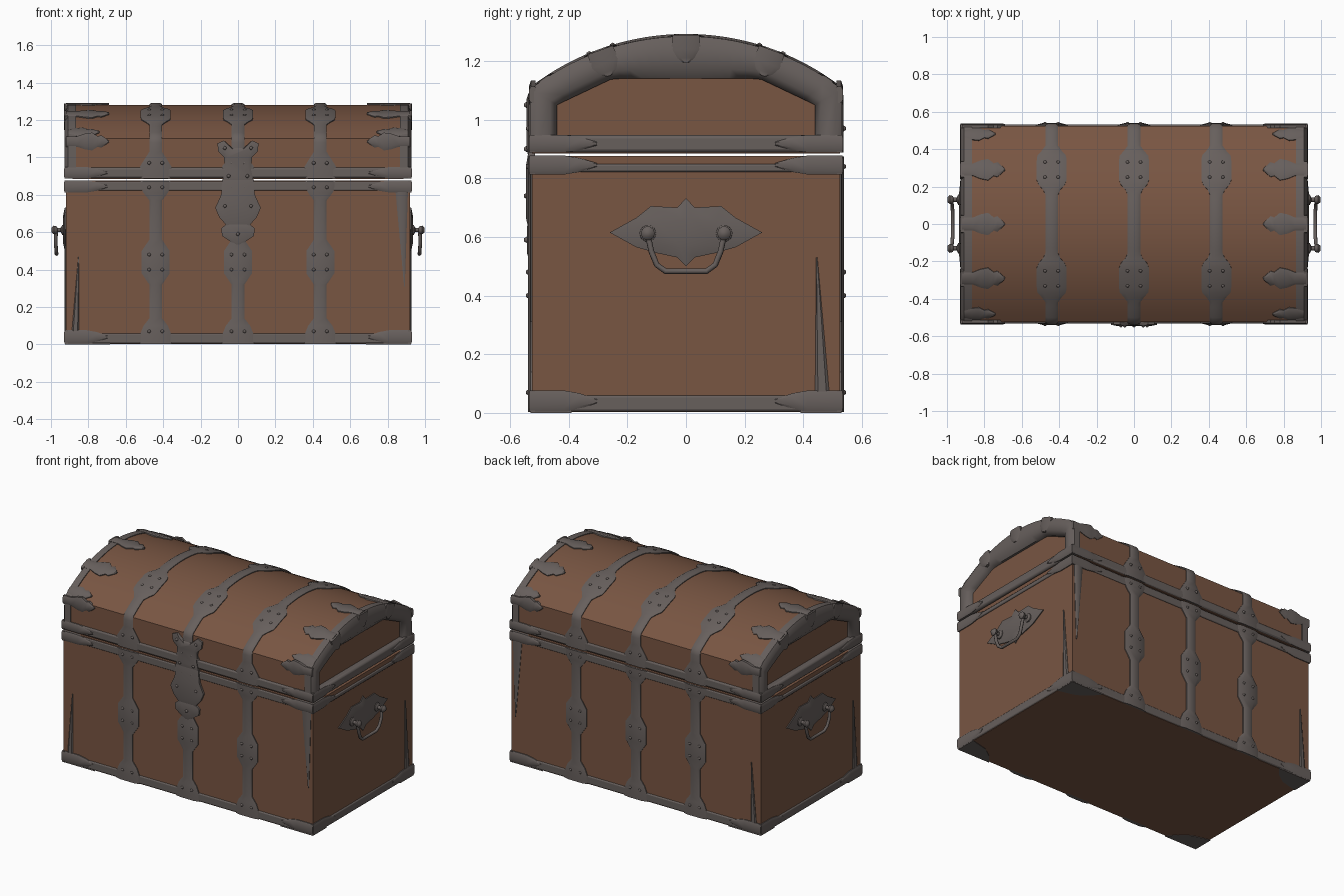
import bpy, bmesh, math
from mathutils import Vector as V

if "Cube" in bpy.data.objects:
    bpy.data.objects.remove(bpy.data.objects["Cube"])


def material(name, rgb):
    m = bpy.data.materials.new(name)
    m.use_nodes = True
    m.diffuse_color = (*rgb, 1)
    b = m.node_tree.nodes["Principled BSDF"]
    b.inputs["Base Color"].default_value = (*rgb, 1)
    b.inputs["Roughness"].default_value = 0.8
    return m


WOOD = material("brown wood", (0.19, 0.092, 0.055))
IRON = material("grey iron", (0.135, 0.115, 0.108))
HX, HY, RIM, EAVE, TOP = 0.92, 0.525, 0.885, 1.10, 1.28
RISE = TOP - EAVE
R = (HY * HY + RISE * RISE) / (2 * RISE)


def roof(y):
    return TOP - R + math.sqrt(R * R - y * y)


def finish(name, bm, mat, angle=35, bevel=0):
    bmesh.ops.recalc_face_normals(bm, faces=bm.faces)
    me = bpy.data.meshes.new(name)
    bm.to_mesh(me)
    bm.free()
    me.materials.append(mat)
    me.polygons.foreach_set("use_smooth", [True] * len(me.polygons))
    me.set_sharp_from_angle(angle=math.radians(angle))
    ob = bpy.data.objects.new(name, me)
    bpy.context.collection.objects.link(ob)
    if bevel:
        mod = ob.modifiers.new("bevel", "BEVEL")
        mod.width, mod.segments = bevel, 2
    return ob


def loft(name, loops, mat, closed=False, **kw):
    bm = bmesh.new()
    rows = [[bm.verts.new(p) for p in loop] for loop in loops]
    n = len(rows[0])
    pairs = list(zip(rows, rows[1:])) + ([(rows[-1], rows[0])] if closed else [])
    for a, b in pairs:
        for i in range(n):
            j = (i + 1) % n
            bm.faces.new((a[i], a[j], b[j], b[i]))
    if not closed:
        bm.faces.new(rows[0])
        bm.faces.new(rows[-1])
    return finish(name, bm, mat, **kw)


def box(name, x0, x1, y0, y1, z0, z1, mat, bevel=0):
    loops = [[(x0, y0, z), (x1, y0, z), (x1, y1, z), (x0, y1, z)] for z in (z0, z1)]
    return loft(name, loops, mat, bevel=bevel)


def ribbon(name, stations, t=0.014):
    """Raised band; each station is point, side direction, normal, half width."""
    loops = []
    for p, s, n, w in stations:
        p, s, n = V(p), V(s), V(n)
        section = [(-w, -0.012), (-w, t * 0.4), (-w * 0.6, t), (w * 0.6, t), (w, t * 0.4), (w, -0.012)]
        loops.append([p + s * a + n * b for a, b in section])
    return loft(name, loops, IRON)


def plate(name, half, y, t):
    """Front plate mirrored about x = 0, with a raised middle."""
    pts = half + [(-x, z) for x, z in reversed(half)]
    cz = sum(z for _, z in pts) / len(pts)
    loops = [[(x * k, y - d, cz + (z - cz) * k) for x, z in pts]
             for k, d in ((1, -0.015), (1, t * 0.5), (0.75, t))]
    return loft(name, loops, IRON)


def rivet(p, r=0.011):
    bm = bmesh.new()
    bmesh.ops.create_icosphere(bm, subdivisions=1, radius=r)
    bmesh.ops.translate(bm, verts=bm.verts, vec=p)
    return finish("rivet", bm, IRON, 60)


# Wooden box and domed lid
box("chest_body", -HX, HX, -HY, HY, 0.003, 0.876, WOOD)
arc = [HY * (i / 12 - 1) for i in range(25)]
dome = [(-HY, RIM)] + [(y, roof(y)) for y in arc] + [(HY, RIM)]
loft("lid_wood", [[(x, y, z) for y, z in dome] for x in (-0.885, 0.885)], WOOD)

# Iron rails around base, opening and lid
box("base_rail", -0.927, 0.927, -0.532, 0.532, 0.005, 0.06, IRON, 0.008)
box("body_top_rail", -0.915, 0.915, -0.532, 0.532, 0.822, 0.872, IRON, 0.006)
box("lid_rail", -0.925, 0.925, -0.533, 0.533, 0.888, 0.948, IRON, 0.012)
for s in (-1, 1):
    xs = sorted((s * 0.9, s * 0.928))
    box("side_rail", *xs, -HY, HY, 0.822, 0.848, IRON, 0.006)

# Arched end frames of the lid
inner_pts = [(-0.44, 1.05), (-0.25, 1.14), (0.25, 1.14), (0.44, 1.05)]


def inner(y):
    for (a, za), (b, zb) in zip(inner_pts, inner_pts[1:]):
        if a <= y <= b:
            return za + (zb - za) * (y - a) / (b - a)


for s in (-1, 1):
    loops = []
    stations = [((-0.532, 0.9), (-0.44, 0.9))]
    stations += [((y * 1.012, roof(y) + 0.004), (y * 0.44 / HY, inner(y * 0.44 / HY))) for y in arc]
    stations += [((0.532, 0.9), (0.44, 0.9))]
    for o, i in stations:
        o, i = V(o), V(i)
        m, q = o.lerp(i, 0.25), o.lerp(i, 0.75)
        ring = [(0.865, o), (0.91, o), (0.927, m), (0.925, q), (0.9, i), (0.865, i)]
        loops.append([(s * x, p.x, p.y) for x, p in ring])
    loft("lid_end_frame", loops, IRON, angle=50)

# Leaf shaped clasps gripping the frames
leaf = [(0.92, 0.035), (0.86, 0.035), (0.82, 0.052), (0.78, 0.06), (0.75, 0.035), (0.73, 0.042), (0.69, 0.005)]
for s in (-1, 1):
    for y in (-0.29, 0, 0.29):
        n = V((0, y, roof(y) - TOP + R)).normalized()
        side = V((0, n.z, -n.y))
        p = V((0, y, roof(y)))
        ribbon("frame_leaf", [(p + V((s * x, 0, 0)), side, n, w) for x, w in leaf], 0.012)
        out = V((s, 0, 0))
        ribbon("frame_clip", [(p - n * d + out * 0.922, side, out, w)
                              for d, w in ((-0.008, 0.045), (0.04, 0.05), (0.07, 0.03), (0.085, 0.01))], 0.009)
    for f in (-1, 1):
        ribbon("eave_leaf", [((s * x, f * HY, 1.085), (0, 0, 1), (0, f, 0), w * 0.8) for x, w in leaf], 0.01)
        n = V((0, f * 0.49, roof(0.49) - TOP + R)).normalized()
        ribbon("shoulder_leaf", [((s * (x + 0.05), f * 0.48, roof(0.48)), (0, n.z, -n.y), n, w * 0.7)
                                 for x, w in leaf[1:]], 0.01)

# Straps with swollen plates, running over body and lid
body_w = [(0.003, 0.085), (0.05, 0.085), (0.10, 0.065), (0.14, 0.034), (0.32, 0.034), (0.38, 0.075),
          (0.50, 0.075), (0.56, 0.034), (0.77, 0.034), (0.81, 0.065), (0.84, 0.08), (0.874, 0.08)]
lid_w = [(0.888, 0.08), (0.95, 0.085), (0.99, 0.06), (1.03, 0.034), (1.08, 0.034)]


def swell(y):
    d = abs(abs(y) - 0.29)
    return 0.08 if d < 0.07 else max(0.034, 0.08 - (d - 0.07) * 0.9)


for x in (-0.44, 0, 0.44):
    for f in (-1, 1):
        ribbon("body_strap", [((x, f * HY, z), (1, 0, 0), (0, f, 0), w) for z, w in body_w])
        for z in (0.07, 0.40, 0.48, 0.84, 0.97):
            for dx in (-0.035, 0.035):
                rivet((x + dx, f * (HY + 0.011), z))
    low = [[((x, f * HY, z), (1, 0, 0), (0, f, 0), w) for z, w in lid_w] for f in (-1, 1)]
    over = []
    for i in range(41):
        y = -0.52 + 1.04 * i / 40
        n = V((0, y, roof(y) - TOP + R)).normalized()
        over.append(((x, y, roof(y)), (1, 0, 0), n, swell(y)))
    ribbon("lid_strap", low[0] + over + low[1][::-1], 0.012)
    for y in (-0.33, -0.25, 0.25, 0.33):
        for dx in (-0.035, 0.035):
            rivet((x + dx, y, roof(y) + 0.009))

# Corner brackets on every rail
for z, h in ((0.04, 0.036), (0.845, 0.032), (0.918, 0.03)):
    for s in (-1, 1):
        for f in (-1, 1):
            shape = [(0, h), (0.12, h), (0.17, h * 0.75), (0.23, h * 0.2)]
            ribbon("bracket_long", [((s * (0.927 - d), f * 0.527, z), (0, 0, 1), (0, f, 0), w)
                                    for d, w in shape], 0.009)
            ribbon("bracket_short", [((s * 0.922, f * (0.533 - d), z), (0, 0, 1), (s, 0, 0), w)
                                     for d, w in shape], 0.009)

# Corner plates under the base
for s in (-1, 1):
    for f in (-1, 1):
        corner = [(0, 0), (0.24, 0), (0.19, 0.06), (0.12, 0.11), (0, 0.14)]
        loft("base_corner", [[(s * (0.925 - a), f * (0.53 - b), z) for a, b in corner] for z in (0, 0.02)], IRON)

# Tapered corner spikes: wide at one end, pointed at the other
for f in (-1, 1):
    for x, z0, z1, tip, w in ((0.875, 0.83, 0.31, 0.89, 0.034), (-0.87, 0.05, 0.47, -0.852, 0.02)):
        ribbon("front_spike", [((x, f * HY, z0), (1, 0, 0), (0, f, 0), w),
                               ((tip, f * HY, z1), (1, 0, 0), (0, f, 0), 0.002)], 0.007)
for s in (-1, 1):
    ribbon("side_spike", [((s * HX, s * 0.465, 0.05), (0, 1, 0), (s, 0, 0), 0.025),
                          ((s * HX, s * 0.446, 0.53), (0, 1, 0), (s, 0, 0), 0.002)], 0.007)

# Lock: scalloped plate, pointed drop and hasp
plate("lock_plate", [(0.085, 0.88), (0.09, 0.80), (0.122, 0.73), (0.10, 0.68), (0.06, 0.635)], -0.533, 0.012)
plate("lock_drop", [(0.055, 0.65), (0.09, 0.62), (0.085, 0.58), (0.04, 0.55), (0.01, 0.53)], -0.533, 0.009)
plate("hasp", [(0.03, 1.05), (0.075, 1.09), (0.11, 1.075), (0.105, 1.03), (0.075, 1.0),
               (0.07, 0.93), (0.085, 0.87)], -0.53, 0.014)
for x, z in ((-0.05, 0.9), (0.05, 0.9), (-0.07, 0.74), (0.07, 0.74), (0, 0.59), (-0.07, 1.05), (0.07, 1.05)):
    rivet((x, -0.543, z))

# Side handles: pointed backplate, knobs and hanging bail
half = [(0, 0.732), (0.03, 0.70), (0.12, 0.705), (0.17, 0.665), (0.26, 0.615),
        (0.17, 0.565), (0.10, 0.545), (0.03, 0.53), (0, 0.50)]
outline = half + [(-y, z) for y, z in half[-2:0:-1]]
for s in (-1, 1):
    loft("handle_plate", [[(s * (HX + d), y * k, 0.615 + (z - 0.615) * k) for y, z in outline]
                          for k, d in ((1, -0.01), (1, 0.006), (0.6, 0.016))], IRON)
    for y in (-0.13, 0.13):
        post = [(0.92, 0.03), (0.94, 0.028), (0.948, 0.012), (0.965, 0.012), (0.97, 0.02), (0.985, 0.024), (0.998, 0.012)]
        loft("handle_knob", [[(s * x, y + r * math.cos(a), 0.612 + r * math.sin(a))
                              for a in (math.tau * i / 10 for i in range(10))] for x, r in post], IRON, angle=50)
    path = [(0.972, 0.13, 0.605), (0.975, 0.118, 0.55), (0.972, 0.10, 0.505), (0.97, 0.07, 0.483)]
    path += [(x, -y, z) for x, y, z in reversed(path)]
    cu = bpy.data.curves.new("handle_bail", "CURVE")
    cu.dimensions, cu.bevel_depth, cu.bevel_resolution, cu.use_fill_caps = "3D", 0.01, 2, True
    sp = cu.splines.new("POLY")
    sp.points.add(len(path) - 1)
    for pt, (x, y, z) in zip(sp.points, path):
        pt.co = (s * x, y, z, 1)
    cu.materials.append(IRON)
    bpy.context.collection.objects.link(bpy.data.objects.new("handle_bail", cu))
